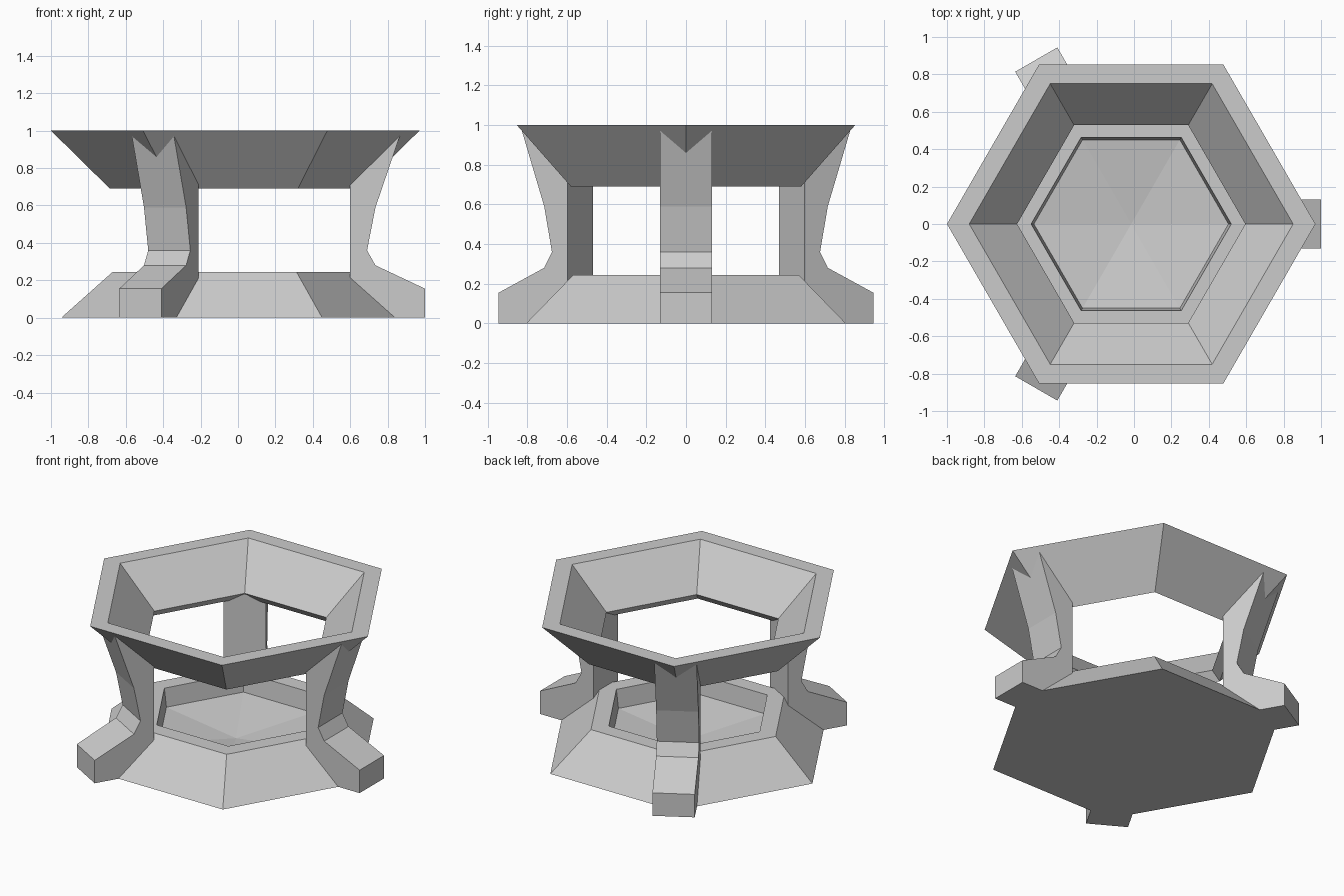
import bpy
import bmesh
from math import cos, sin, radians

if "Cube" in bpy.data.objects:
    bpy.data.objects.remove(bpy.data.objects["Cube"])

CX = -0.015  # hexagon centre; the +x foot sticks out further than the left corner


def finish(name, bm):
    bmesh.ops.recalc_face_normals(bm, faces=bm.faces)
    mesh = bpy.data.meshes.new(name)
    bm.to_mesh(mesh)
    bm.free()
    obj = bpy.data.objects.new(name, mesh)
    bpy.context.collection.objects.link(obj)
    return obj


def hex_lathe(name, profile, closed=False):
    """Sweep an (r, z) profile round six sides; r = 0 makes a single centre point."""
    bm = bmesh.new()
    rings = []
    for r, z in profile:
        if r == 0:
            rings.append([bm.verts.new((CX, 0, z))] * 6)
        else:
            rings.append([bm.verts.new((CX + r * cos(radians(60 * i)),
                                        r * sin(radians(60 * i)), z)) for i in range(6)])
    pairs = list(zip(rings, rings[1:]))
    if closed:
        pairs.append((rings[-1], rings[0]))
    for a, b in pairs:
        for i in range(6):
            j = (i + 1) % 6
            corners = list(dict.fromkeys([a[i], a[j], b[j], b[i]]))
            bm.faces.new(corners)
    if not closed:
        bm.faces.new(rings[0])
    return finish(name, bm)


def leg(name, angle, profile, half_width):
    """Extrude an (r, z) side profile across the leg width, turned to an angle."""
    bm = bmesh.new()
    c, s = cos(radians(angle)), sin(radians(angle))
    sides = [[bm.verts.new((CX + r * c - t * s, r * s + t * c, z)) for r, z in profile]
             for t in (-half_width, half_width)]
    for side in sides:
        bm.faces.new(side)
    n = len(profile)
    for i in range(n):
        j = (i + 1) % n
        bm.faces.new((sides[0][i], sides[0][j], sides[1][j], sides[1][i]))
    return finish(name, bm)


# Sloped base with a shallow dished recess
hex_lathe("base", [(0.93, 0), (0.655, 0.245), (0.535, 0.245), (0.52, 0.12), (0, 0.05)])

# Flared upper ring
hex_lathe("upper_ring", [(0.985, 1.0), (0.67, 0.69), (0.61, 0.745), (0.866, 1.0)], closed=True)

# Three curved legs with protruding feet
LEG = [(0.615, 0), (1.015, 0), (1.015, 0.155), (0.75, 0.28), (0.705, 0.36),
       (0.75, 0.59), (0.885, 0.985), (0.615, 0.735)]
for k, label in enumerate(("right_leg", "back_leg", "front_leg")):
    leg(label, 120 * k, LEG, 0.13)
